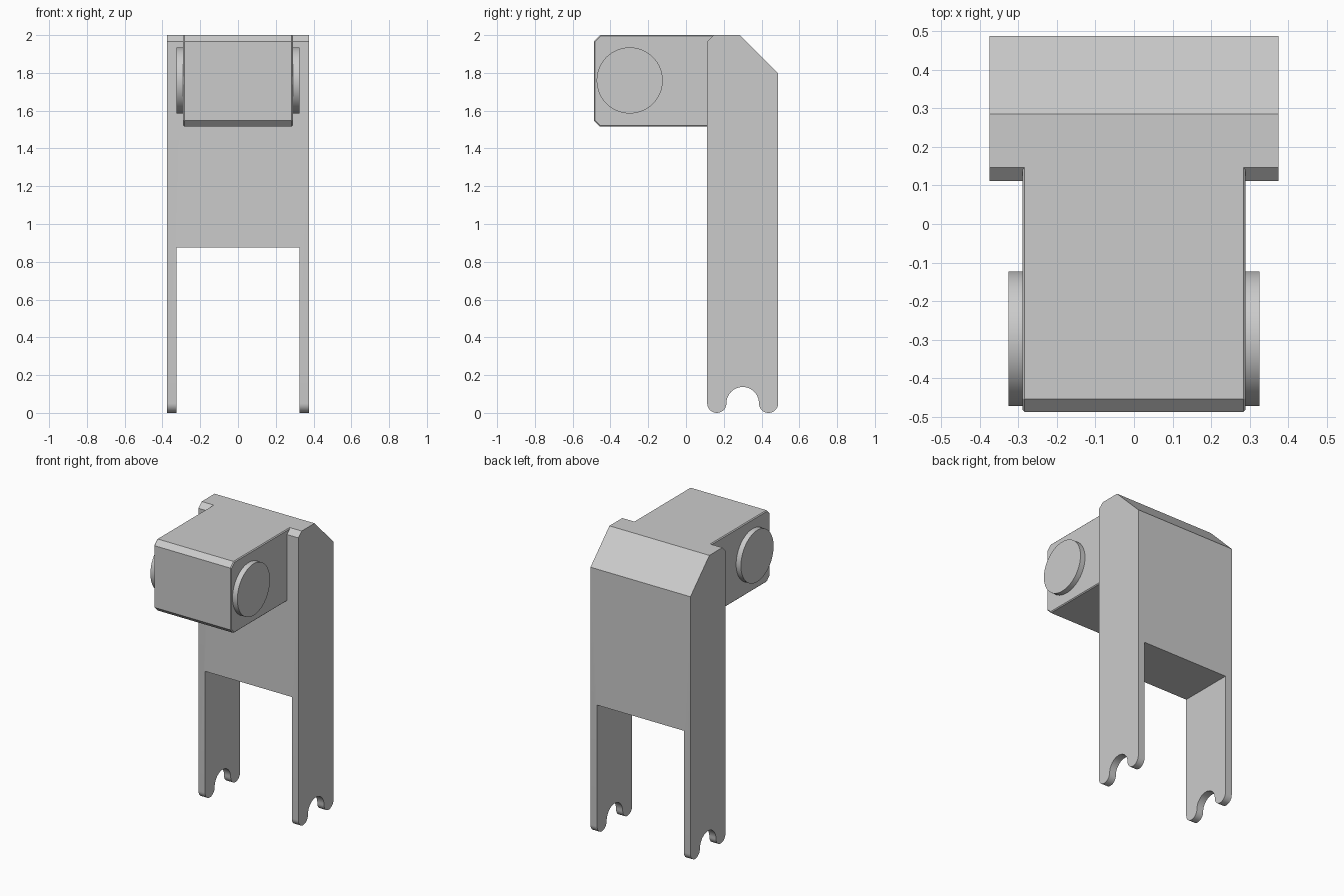
import bpy, bmesh
from math import pi, radians, sin, cos

default = bpy.data.objects.get("Cube")
if default:
    bpy.data.objects.remove(default, do_unlink=True)

COLOUR = (0.6, 0.6, 0.6, 1.0)
grey = bpy.data.materials.new("plain_grey")
grey.use_nodes = True
grey.diffuse_color = COLOUR
grey.node_tree.nodes["Principled BSDF"].inputs["Base Color"].default_value = COLOUR


def arc(cy, cz, r, start, end, steps):
    """Points of an arc in the y-z plane, angles in degrees."""
    angles = [radians(start + (end - start) * i / steps) for i in range(steps + 1)]
    return [(cy + r * cos(a), cz + r * sin(a)) for a in angles]


def prism(name, outline, x0, x1, cap_bevel=0):
    """Extrude a y-z outline along x, optionally bevelling the end caps."""
    bm = bmesh.new()
    face = bm.faces.new([bm.verts.new((x0, y, z)) for y, z in outline])
    ext = bmesh.ops.extrude_face_region(bm, geom=[face])
    verts = [g for g in ext["geom"] if isinstance(g, bmesh.types.BMVert)]
    bmesh.ops.translate(bm, vec=(x1 - x0, 0, 0), verts=verts)
    bmesh.ops.recalc_face_normals(bm, faces=bm.faces)
    if cap_bevel:
        caps = [e for e in bm.edges if abs(e.verts[0].co.x - e.verts[1].co.x) < 1e-5]
        bmesh.ops.bevel(bm, geom=caps, offset=cap_bevel, segments=1,
                        affect='EDGES', profile=0.5)
    mesh = bpy.data.meshes.new(name)
    bm.to_mesh(mesh)
    bm.free()
    mesh.materials.append(grey)
    obj = bpy.data.objects.new(name, mesh)
    bpy.context.collection.objects.link(obj)
    return obj


def activate(obj):
    bpy.ops.object.select_all(action='DESELECT')
    obj.select_set(True)
    bpy.context.view_layer.objects.active = obj


def combine(obj, other, operation):
    """Apply a boolean and drop the second object."""
    activate(obj)
    mod = obj.modifiers.new(operation.lower(), 'BOOLEAN')
    mod.operation = operation
    mod.solver = 'EXACT'
    mod.object = other
    bpy.ops.object.modifier_apply(modifier=mod.name)
    bpy.data.objects.remove(other, do_unlink=True)


def smooth(obj):
    activate(obj)
    bpy.ops.object.shade_smooth_by_angle(angle=radians(30))


# Upright body: sloped top at the back, notched round feet below
FRONT, BACK, MID = 0.112, 0.488, 0.30
ARCH, TOE = 0.086, 0.051
body_outline = (
    [(FRONT, 1.967), (0.147, 2.0), (0.285, 2.0), (BACK, 1.797)]
    + arc(BACK - TOE, TOE, TOE, 0, -180, 16)
    + arc(MID, TOE, ARCH, 0, 180, 24)
    + arc(FRONT + TOE, TOE, TOE, 0, -180, 16)
)
body = prism("body", body_outline, -0.375, 0.375)

# Opening between the two legs
gap = prism("leg_gap", [(0, -1), (1, -1), (1, 0.875), (0, 0.875)], -0.325, 0.325)
combine(body, gap, 'DIFFERENCE')

# Box head reaching forward, chamfered at the front
head_outline = [(0.2, 2.0), (-0.455, 2.0), (-0.488, 1.967),
                (-0.488, 1.548), (-0.455, 1.515), (0.2, 1.515)]
head = prism("head", head_outline, -0.29, 0.29, cap_bevel=0.006)
combine(body, head, 'UNION')
body.name = "body_with_head"
smooth(body)

# Round caps on both sides of the head
for side, name in ((1, "left_cap"), (-1, "right_cap")):
    circle = arc(-0.298, 1.76, 0.175, 0, 360, 64)[:-1]
    cap = prism(name, circle, side * 0.285, side * 0.326)
    smooth(cap)
